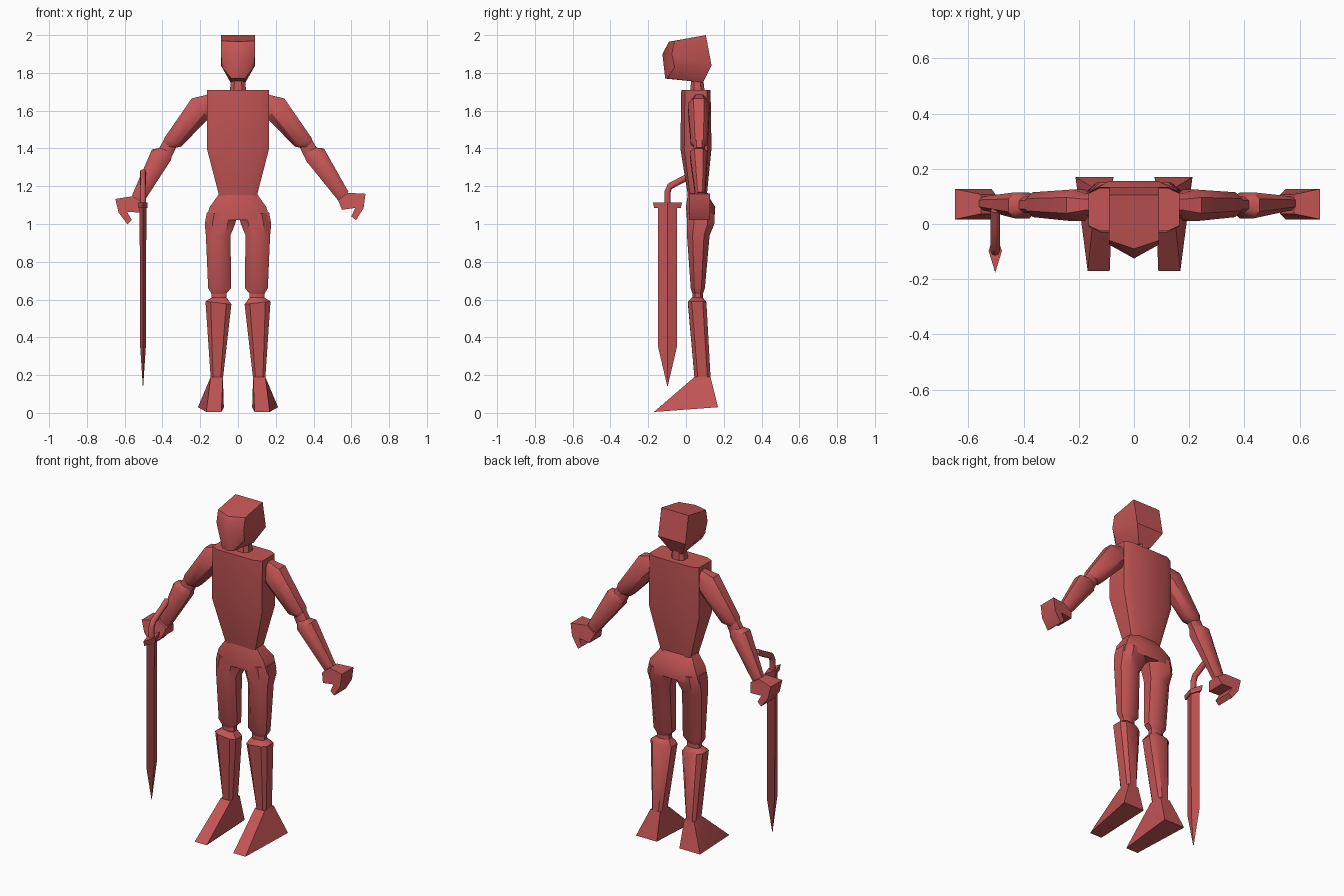
import bpy, bmesh, math
from mathutils import Vector, Matrix

cube = bpy.data.objects.get("Cube")
if cube:
    bpy.data.objects.remove(cube, do_unlink=True)

clay = bpy.data.materials.new("brick red")
clay.use_nodes = True
clay.diffuse_color = (0.55, 0.09, 0.09, 1)
clay.node_tree.nodes["Principled BSDF"].inputs["Base Color"].default_value = clay.diffuse_color


def finish(name, bm, angle=40):
    """Turn a bmesh into a shaded object."""
    bmesh.ops.recalc_face_normals(bm, faces=bm.faces)
    mesh = bpy.data.meshes.new(name)
    bm.to_mesh(mesh)
    bm.free()
    mesh.materials.append(clay)
    obj = bpy.data.objects.new(name, mesh)
    bpy.context.collection.objects.link(obj)
    bpy.ops.object.select_all(action="DESELECT")
    bpy.context.view_layer.objects.active = obj
    obj.select_set(True)
    bpy.ops.object.shade_smooth_by_angle(angle=math.radians(angle))
    return obj


def skin(name, rings, angle=40):
    """Bridge rings of points and cap both ends."""
    bm = bmesh.new()
    loops = [[bm.verts.new(p) for p in ring] for ring in rings]
    count = len(loops[0])
    for low, high in zip(loops, loops[1:]):
        for i in range(count):
            j = (i + 1) % count
            bm.faces.new((low[i], low[j], high[j], high[i]))
    bm.faces.new(loops[0])
    bm.faces.new(loops[-1])
    return finish(name, bm, angle)


def section(x1, z1, x2, z2, y1, y2, k=0.5):
    """Chamfered ring spanning two points in xz and a depth range in y."""
    a, b = Vector((x1, 0, z1)), Vector((x2, 0, z2))
    mid = (a + b) / 2 + Vector((0, (y1 + y2) / 2, 0))
    u, v = (b - a) / 2, Vector((0, (y2 - y1) / 2, 0))
    corners = [(1, -k), (1, k), (k, 1), (-k, 1), (-1, k), (-1, -k), (-k, -1), (k, -1)]
    return [mid + u * p + v * q for p, q in corners]


def limb(name, spans, side=1, k=0.5, turn=None):
    rings = [section(*span, k=k) for span in spans]
    return skin(name, place(rings, side, turn))


def place(rings, side, turn=None):
    """Optionally turn the rings, then mirror them to the wanted side."""
    if turn:
        rings = [[turn @ p for p in ring] for ring in rings]
    return [[Vector((side * p.x, p.y, p.z)) for p in ring] for ring in rings]


def hull(name, points, angle=40):
    bm = bmesh.new()
    for p in points:
        bm.verts.new(p)
    bmesh.ops.convex_hull(bm, input=bm.verts)
    return finish(name, bm, angle)


def column(rows):
    """Spans centred on x = 0 from height, half width and depth range."""
    return [(-w, z, w, z, front, back) for z, w, front, back in rows]


# Trunk
limb("torso", column([(1.15, 0.1, 0.01, 0.11), (1.4, 0.165, -0.03, 0.135),
                      (1.71, 0.165, -0.025, 0.13)]), k=0.75)
limb("pelvis", column([(1.02, 0.17, 0.005, 0.15), (1.09, 0.15, 0, 0.155),
                       (1.16, 0.1, 0.01, 0.11)]), k=0.6)
limb("neck", column([(1.69, 0.045, 0.02, 0.1), (1.78, 0.035, 0.03, 0.09)]))

# Head with a pointed face ridge
head = [(0, -0.09, 1.965), (0, -0.125, 1.9), (0, -0.11, 1.77)]
for s in (1, -1):
    head += [(s * x, y, z) for x, y, z in (
        (0.09, 0.105, 2), (0.09, -0.06, 1.97), (0.09, -0.075, 1.9), (0.085, -0.06, 1.83),
        (0.09, 0.135, 1.84), (0.04, 0.09, 1.75), (0.035, -0.1, 1.77))]
hull("head", head, 30)

# Legs
for side, label in ((1, "left"), (-1, "right")):
    limb(label + "_thigh", [(0.004, 1.05, 0.165, 1.06, 0.005, 0.15),
                            (0.015, 1, 0.176, 1, 0.005, 0.15),
                            (0.04, 0.94, 0.17, 0.94, 0.005, 0.125),
                            (0.036, 0.66, 0.158, 0.66, 0.025, 0.1),
                            (0.065, 0.63, 0.14, 0.63, 0.035, 0.09)], side)
    limb(label + "_knee", [(0.06, 0.55, 0.14, 0.55, 0.035, 0.09),
                           (0.06, 0.65, 0.14, 0.65, 0.035, 0.09)], side)
    limb(label + "_shin", [(0.06, 0.61, 0.14, 0.61, 0.03, 0.09),
                           (0.035, 0.575, 0.172, 0.59, 0.01, 0.108),
                           (0.08, 0.18, 0.145, 0.19, 0.045, 0.13)], side, 0.6)
    ankle = [(x, y, 0.19) for x in (0.08, 0.145) for y in (0.045, 0.13)]
    sole = [(0.075, 0.17, 0.03), (0.212, 0.17, 0.03), (0.088, -0.17, 0.005), (0.168, -0.17, 0.005)]
    hull(label + "_foot", [(side * x, y, z) for x, y, z in ankle + sole], 30)

# Arms, the right forearm turned slightly lower
elbow = Vector((0.4, 0, 1.39))
lowered = (Matrix.Translation(elbow) @ Matrix.Rotation(math.radians(6), 4, "Y")
           @ Matrix.Translation(-elbow))
for side, label, turn in ((1, "left", None), (-1, "right", lowered)):
    limb(label + "_upper_arm", [(0.15, 1.69, 0.14, 1.6, 0.03, 0.11),
                                (0.18, 1.68, 0.155, 1.585, 0.03, 0.11),
                                (0.245, 1.665, 0.155, 1.56, 0.01, 0.125),
                                (0.39, 1.455, 0.3, 1.41, 0.025, 0.115),
                                (0.395, 1.43, 0.345, 1.4, 0.04, 0.1)], side)
    limb(label + "_elbow", [(0.39, 1.45, 0.33, 1.4, 0.04, 0.1),
                            (0.43, 1.38, 0.36, 1.34, 0.04, 0.1)], side)
    limb(label + "_forearm", [(0.41, 1.405, 0.35, 1.37, 0.04, 0.1),
                              (0.455, 1.4, 0.36, 1.335, 0.02, 0.115),
                              (0.585, 1.17, 0.53, 1.125, 0.05, 0.1)], side, turn=turn)
    # Hand profile as x, z and half depth
    profile = [(0.58, 1.165, 0.035), (0.675, 1.16, 0.055), (0.665, 1.085, 0.055),
               (0.625, 1.02, 0.055), (0.6, 1.04, 0.055), (0.62, 1.085, 0.055),
               (0.55, 1.075, 0.055), (0.53, 1.125, 0.035)]
    palm = [[Vector((x, 0.072 + f * d, z)) for x, z, d in profile] for f in (-1, 1)]
    skin(label + "_hand", place(palm, side, turn), 30)

# Sword with a bent grip
sword_x, sword_y = -0.503, -0.098


def diamond(z, half_x, half_y):
    return [(sword_x + half_x * p, sword_y + half_y * q, z)
            for p, q in ((1, 0), (0, 1), (-1, 0), (0, -1))]


skin("sword_blade", [diamond(0.14, 0.001, 0.001), diamond(0.35, 0.015, 0.05),
                     diamond(1.1, 0.018, 0.05)], 30)
skin("sword_guard", [diamond(1.085, 0.024, 0.07), diamond(1.115, 0.024, 0.078)], 30)

path = [(0.05, 1.275), (0, 1.245), (-0.085, 1.2), (-0.098, 1.17), (-0.098, 1.1)]
radius, rings = 0.017, []
for i, (y, z) in enumerate(path):
    before, after = path[max(i - 1, 0)], path[min(i + 1, len(path) - 1)]
    along = Vector((0, after[0] - before[0], after[1] - before[1])).normalized()
    across = along.cross(Vector((1, 0, 0)))
    rings.append([Vector((sword_x, y, z)) + radius * (
        Vector((1, 0, 0)) * math.cos(a) + across * math.sin(a))
        for a in (math.tau * n / 8 for n in range(8))])
skin("sword_grip", rings, 50)
